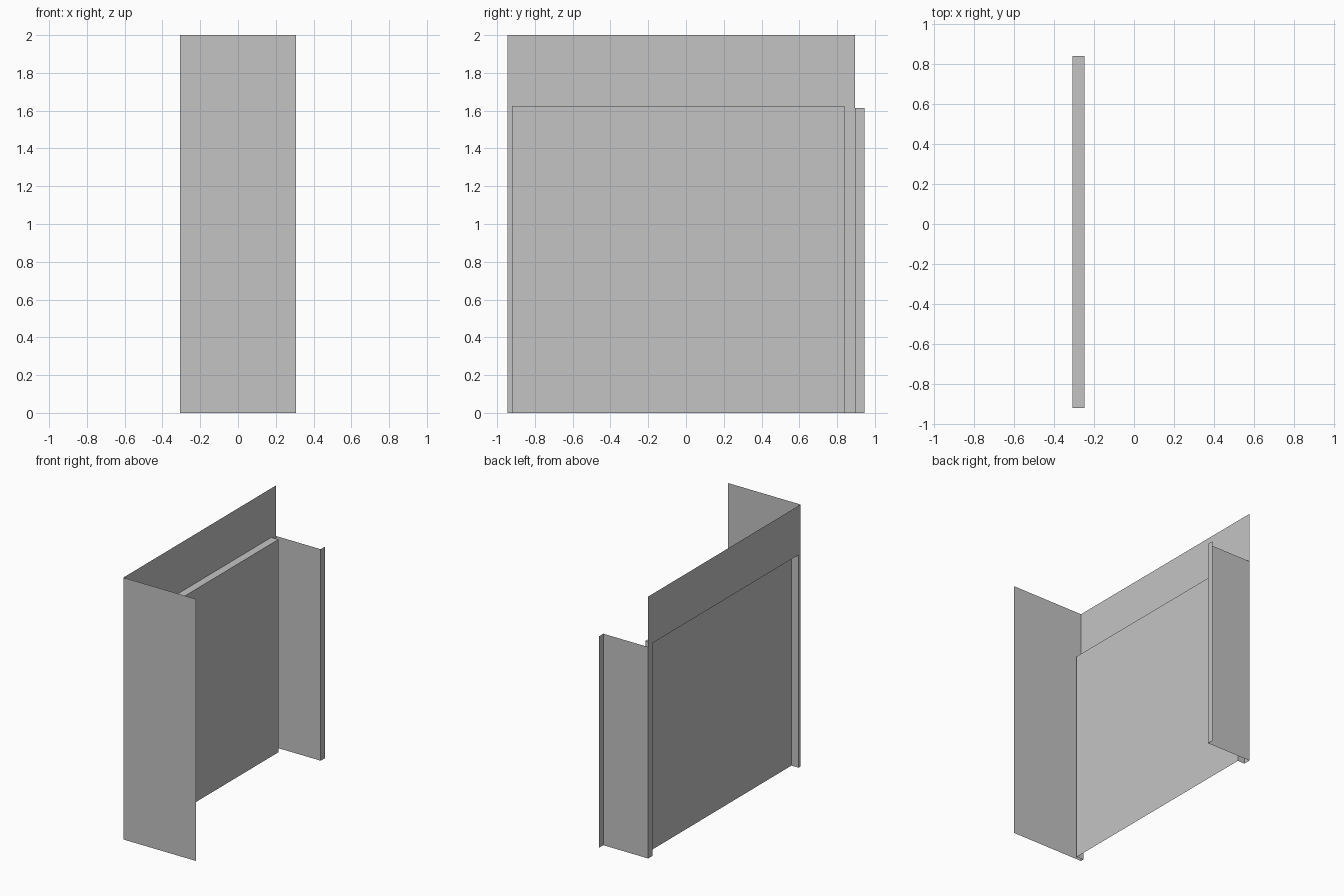
import bpy

cube = bpy.data.objects.get("Cube")
if cube:
    bpy.data.objects.remove(cube, do_unlink=True)

# Single plain grey
grey = bpy.data.materials.new("plain_grey")
grey.use_nodes = True
colour = (0.55, 0.55, 0.55, 1)
grey.diffuse_color = colour
grey.node_tree.nodes["Principled BSDF"].inputs["Base Color"].default_value = colour

# Shared dimensions
HALF_WIDTH = 0.307
FRONT, BACK, FLANGE_BACK = -0.945, 0.895, 0.945
OPEN_FRONT, OPEN_BACK, OPEN_TOP = -0.92, 0.84, 1.625
RECESS_X = -0.247
FLANGE_X = 0.072
WALL_TOP, BACK_TOP = 2.0, 1.615


def add_sheet(name, verts, faces):
    mesh = bpy.data.meshes.new(name)
    mesh.from_pydata(verts, [], faces)
    mesh.materials.append(grey)
    obj = bpy.data.objects.new(name, mesh)
    bpy.context.collection.objects.link(obj)
    return obj


def add_strip(name, start, end):
    """Sweep an open line between two matching rows of points."""
    n = len(start)
    faces = [(i, i + 1, n + i + 1, n + i) for i in range(n - 1)]
    return add_sheet(name, start + end, faces)


def upright(name, path, height):
    """Raise a floor path into a thin standing sheet."""
    return add_strip(name, [(x, y, 0) for x, y in path],
                     [(x, y, height) for x, y in path])


# Outline of the doorway opening, shared by the wall and the recess
opening = [(OPEN_FRONT, 0), (OPEN_FRONT, OPEN_TOP),
           (OPEN_BACK, OPEN_TOP), (OPEN_BACK, 0)]
outer = [(FRONT, 0), (FRONT, WALL_TOP), (BACK, WALL_TOP), (BACK, 0)]


def at_x(x, points):
    return [(x, y, z) for y, z in points]


# Tall front sheet
upright("front_wall", [(-HALF_WIDTH, FRONT), (HALF_WIDTH, FRONT)], WALL_TOP)

# Side wall framing the opening
add_strip("side_wall_frame", at_x(-HALF_WIDTH, outer), at_x(-HALF_WIDTH, opening))

# Recess sides and top, then the panel set into it
add_strip("recess_reveal", at_x(-HALF_WIDTH, opening), at_x(RECESS_X, opening))
add_sheet("recessed_panel", at_x(RECESS_X, opening), [(0, 3, 2, 1)])

# Lower back sheet with its small return flange
upright("back_wall", [(-HALF_WIDTH, BACK), (FLANGE_X, BACK),
                      (FLANGE_X, FLANGE_BACK)], BACK_TOP)
